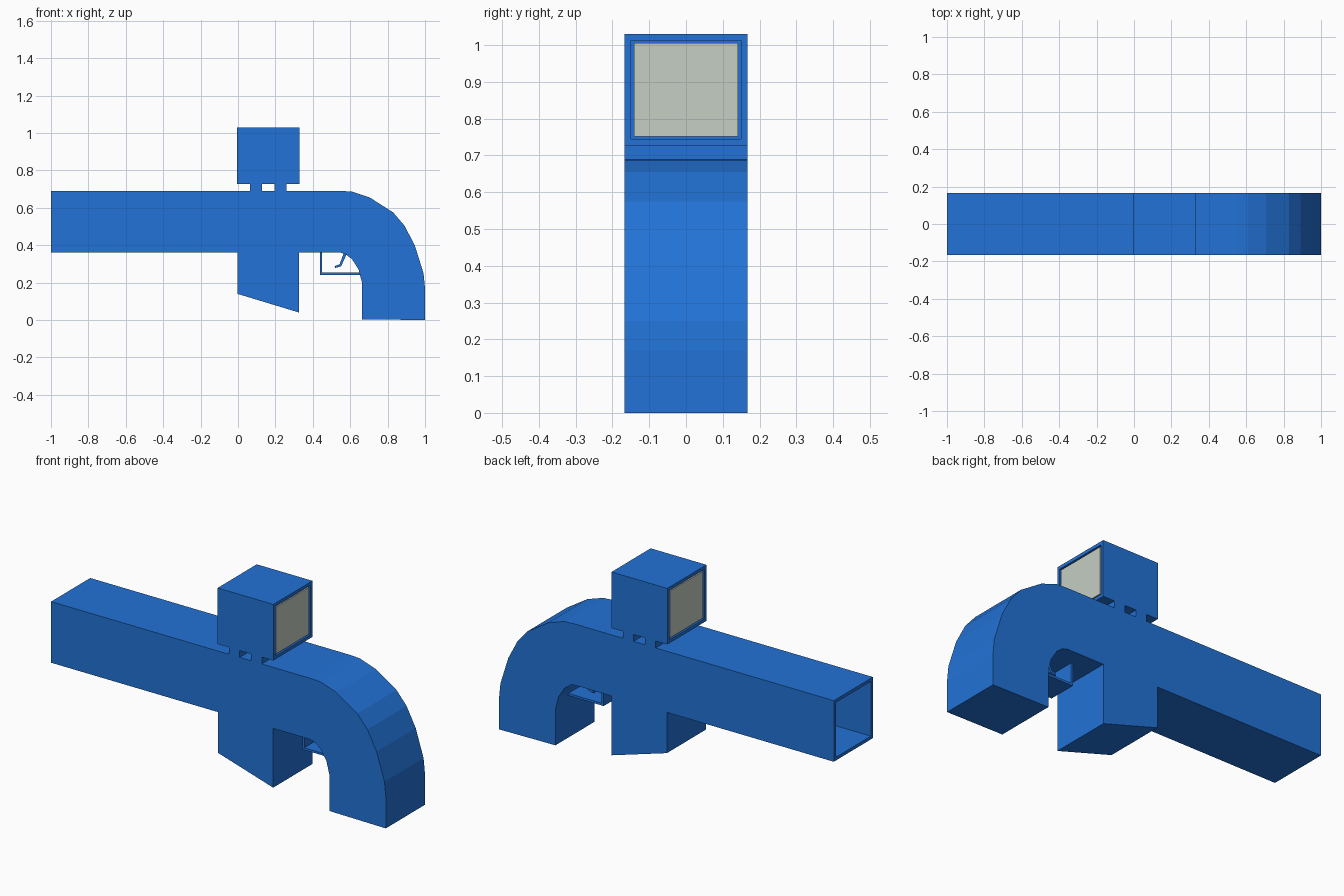
import bpy, bmesh
from mathutils import Vector

if "Cube" in bpy.data.objects:
    bpy.data.objects.remove(bpy.data.objects["Cube"])

HALF = 0.167   # half width of the body
WALL = 0.025   # tube wall thickness


def material(name, colour):
    mat = bpy.data.materials.new(name)
    mat.diffuse_color = colour
    mat.use_nodes = True
    mat.node_tree.nodes["Principled BSDF"].inputs["Base Color"].default_value = mat.diffuse_color
    return mat


BLUE = material("blue", (0.016, 0.17, 0.68, 1))
GLASS = material("glass", (0.56, 0.62, 0.55, 1))


def prism(name, profile, half, mat=BLUE, edit=None):
    """Extrude an (x, z) outline across y, optionally editing the mesh."""
    bm = bmesh.new()
    face = bm.faces.new([bm.verts.new((x, -half, z)) for x, z in profile])
    out = bmesh.ops.extrude_face_region(bm, geom=[face])["geom"]
    moved = [v for v in out if isinstance(v, bmesh.types.BMVert)]
    bmesh.ops.translate(bm, vec=(0, 2 * half, 0), verts=moved)
    bmesh.ops.recalc_face_normals(bm, faces=bm.faces)
    if edit:
        edit(bm)
    mesh = bpy.data.meshes.new(name)
    bm.to_mesh(mesh)
    bm.free()
    mesh.materials.append(mat)
    obj = bpy.data.objects.new(name, mesh)
    bpy.context.collection.objects.link(obj)
    return obj


def rect(x0, x1, z0, z1):
    return [(x0, z0), (x1, z0), (x1, z1), (x0, z1)]


def recess(direction, depth):
    """Return an edit that hollows the end face pointing along x."""
    def edit(bm):
        bm.normal_update()
        face = next(f for f in bm.faces if f.normal.x * direction > 0.99
                    and (direction > 0 or f.calc_center_median().x < 0))
        bmesh.ops.inset_individual(bm, faces=[face], thickness=WALL)
        inner = bmesh.ops.extrude_discrete_faces(bm, faces=[face])["faces"][0]
        bmesh.ops.translate(bm, vec=Vector((-direction * depth, 0, 0)),
                            verts=inner.verts)
    return edit


def recess_both(bm):
    recess(1, 0.02)(bm)
    recess(-1, 0.02)(bm)


# Square barrel that bends down into the grip, open at the muzzle
body = [(-1, 0.36), (0.55, 0.36), (0.575, 0.352), (0.61, 0.325), (0.645, 0.27),
        (0.663, 0.20), (0.663, 0.004), (1, 0), (1, 0.17), (0.992, 0.25),
        (0.945, 0.40), (0.89, 0.505), (0.83, 0.575), (0.705, 0.655),
        (0.61, 0.687), (0.55, 0.69), (-1, 0.69)]
prism("barrel_and_grip", body, HALF, edit=recess(-1, 1.5))

# Magazine with a slanted base
prism("magazine", [(-0.003, 0.36), (-0.003, 0.14), (0.327, 0.04), (0.327, 0.36)], HALF)

# Sight box on two mounting blocks, glass at both ends
prism("sight_housing", rect(-0.005, 0.328, 0.727, 1.03), HALF, edit=recess_both)
for label, x0 in (("rear", 0.308), ("front", -0.003)):
    prism(label + "_lens", rect(x0, x0 + 0.018, 0.752, 1.005), HALF - WALL, GLASS)
for label, x0 in (("front", 0.064), ("rear", 0.196)):
    prism(label + "_sight_mount", rect(x0, x0 + 0.063, 0.69, 0.727), HALF)

# Trigger guard and curved trigger
prism("trigger_guard", [(0.438, 0.36), (0.438, 0.242), (0.664, 0.242),
                        (0.664, 0.254), (0.45, 0.254), (0.45, 0.36)], 0.077)
prism("trigger", [(0.565, 0.356), (0.543, 0.298), (0.517, 0.289), (0.519, 0.278),
                  (0.551, 0.287), (0.58, 0.35)], 0.05)
